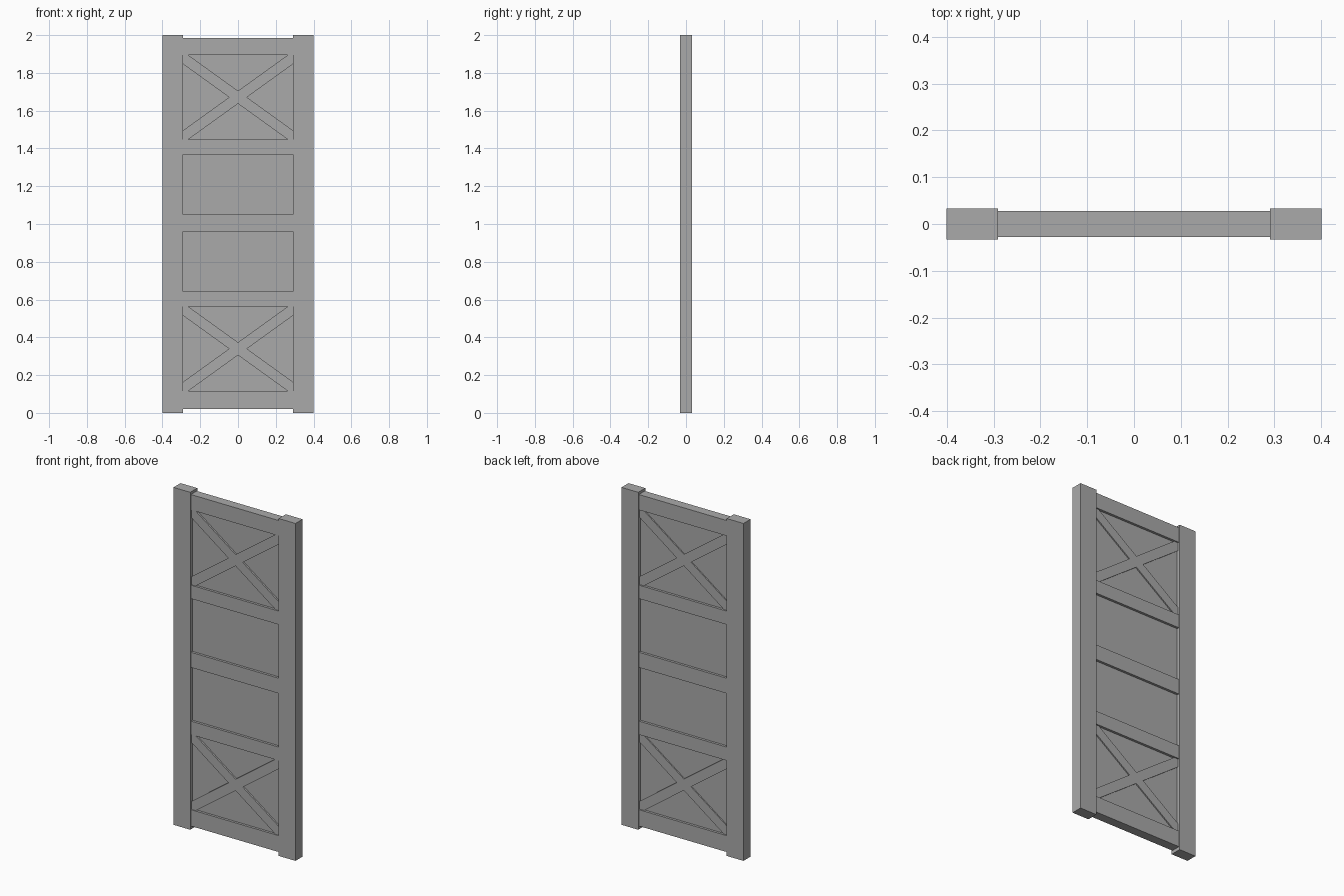
import bpy
import bmesh
from math import atan2, hypot
from mathutils import Matrix

cube = bpy.data.objects.get("Cube")
if cube:
    bpy.data.objects.remove(cube, do_unlink=True)

grey = bpy.data.materials.new("plain_grey")
grey.use_nodes = True
COLOUR = (0.4, 0.4, 0.4, 1.0)
grey.diffuse_color = COLOUR
grey.node_tree.nodes["Principled BSDF"].inputs["Base Color"].default_value = COLOUR

HALF_WIDTH = 0.4
OPENING = 0.29          # half width between the two stiles


def add_box(name, x, y, z, tilt=0.0):
    """Box from (min, max) ranges, optionally tilted about y through its centre."""
    bm = bmesh.new()
    bmesh.ops.create_cube(bm, size=1)
    size = [r[1] - r[0] for r in (x, y, z)]
    centre = [(r[0] + r[1]) / 2 for r in (x, y, z)]
    bm.transform(Matrix.Translation(centre) @ Matrix.Rotation(-tilt, 4, 'Y')
                 @ Matrix.Diagonal((*size, 1)))
    return finish(name, bm)


def finish(name, bm):
    mesh = bpy.data.meshes.new(name)
    bm.to_mesh(mesh)
    bm.free()
    mesh.materials.append(grey)
    obj = bpy.data.objects.new(name, mesh)
    bpy.context.collection.objects.link(obj)
    return obj


def trim(obj, limits_x, limits_z):
    """Cut a brace off flush with the frame opening."""
    bm = bmesh.new()
    bm.from_mesh(obj.data)
    planes = [((limits_x[0], 0, 0), (-1, 0, 0)), ((limits_x[1], 0, 0), (1, 0, 0)),
              ((0, 0, limits_z[0]), (0, 0, -1)), ((0, 0, limits_z[1]), (0, 0, 1))]
    for point, normal in planes:
        cut = bmesh.ops.bisect_plane(bm, geom=bm.verts[:] + bm.edges[:] + bm.faces[:],
                                     plane_co=point, plane_no=normal, clear_outer=True)
        edges = [e for e in cut["geom_cut"] if isinstance(e, bmesh.types.BMEdge)]
        if edges:
            bmesh.ops.contextual_create(bm, geom=edges)
    bmesh.ops.recalc_face_normals(bm, faces=bm.faces)
    bm.to_mesh(obj.data)
    bm.free()


# Upright stiles, a little thicker and taller than the rails
add_box("right_stile", (-HALF_WIDTH, -OPENING), (-0.033, 0.033), (0, 2))
add_box("left_stile", (OPENING, HALF_WIDTH), (-0.033, 0.033), (0, 2))

# Cross rails
rails = {"bottom_rail": (0.02, 0.117), "lower_rail": (0.562, 0.642),
         "middle_rail": (0.96, 1.05), "upper_rail": (1.368, 1.448),
         "top_rail": (1.894, 1.985)}
for name, height in rails.items():
    add_box(name, (-OPENING, OPENING), (-0.0275, 0.0275), height)

# Thin recessed panel behind everything
add_box("panel", (-OPENING, OPENING), (-0.013, 0.013), (0.1, 1.9))

# Crossed braces in the bottom and top bays
for bay, low, high in (("lower", 0.117, 0.562), ("upper", 1.448, 1.894)):
    middle = (low + high) / 2
    tilt = atan2(0.72, 1)
    reach = hypot(OPENING, high - middle) + 0.1
    for side, sign in (("rising", 1), ("falling", -1)):
        brace = add_box(f"{bay}_{side}_brace", (-reach, reach), (-0.023, 0.02),
                        (middle - 0.0275, middle + 0.0275), sign * tilt)
        trim(brace, (-OPENING, OPENING), (low, high))
